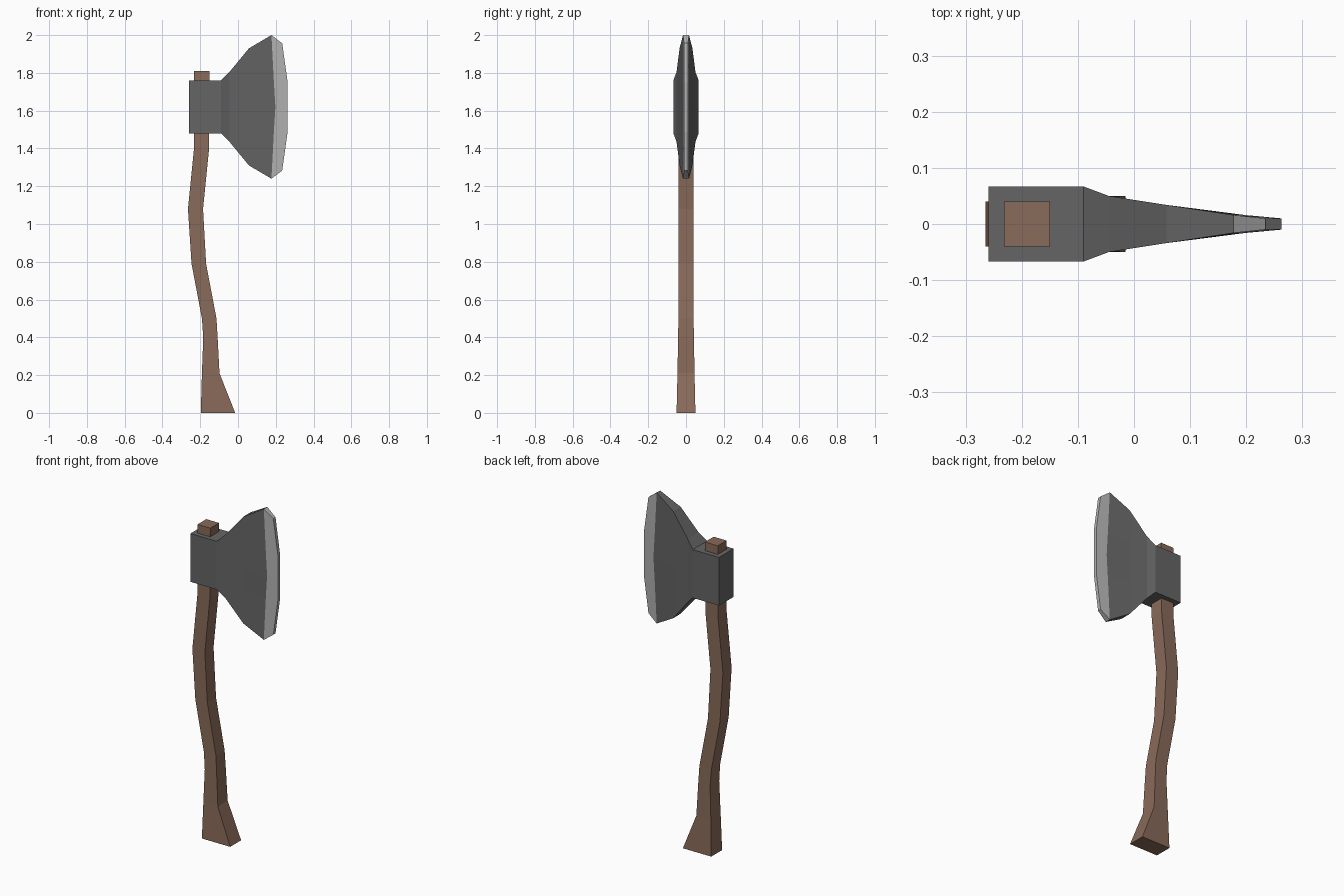
import bpy, bmesh

if "Cube" in bpy.data.objects:
    bpy.data.objects.remove(bpy.data.objects["Cube"])


def material(name, rgb):
    m = bpy.data.materials.new(name)
    m.diffuse_color = (*rgb, 1)
    m.use_nodes = True
    m.node_tree.nodes["Principled BSDF"].inputs["Base Color"].default_value = m.diffuse_color
    return m


def loft(name, rings, mats, tip_material=0):
    """Skin a list of point rings and cap both ends."""
    bm = bmesh.new()
    loops = [[bm.verts.new(p) for p in ring] for ring in rings]
    n = len(loops[0])
    for k, (a, b) in enumerate(zip(loops, loops[1:])):
        for i in range(n):
            j = (i + 1) % n
            f = bm.faces.new((a[i], a[j], b[j], b[i]))
            if k == len(loops) - 2:
                f.material_index = tip_material
    # End caps, as strips of quads between the two sides
    for ring, mat in ((loops[0], 0), (loops[-1], tip_material)):
        for i in range(n // 2 - 1):
            f = bm.faces.new((ring[i], ring[i + 1], ring[n - 2 - i], ring[n - 1 - i]))
            f.material_index = mat
    bmesh.ops.recalc_face_normals(bm, faces=bm.faces)
    mesh = bpy.data.meshes.new(name)
    bm.to_mesh(mesh)
    bm.free()
    for m in mats:
        mesh.materials.append(m)
    obj = bpy.data.objects.new(name, mesh)
    bpy.context.collection.objects.link(obj)
    return obj


wood = material("wood", (0.25, 0.145, 0.10))
steel = material("dark_steel", (0.13, 0.13, 0.13))
bright = material("bright_steel", (0.45, 0.45, 0.45))

# Curved handle: z, left x, right x, half depth
handle = [
    (0.00, -0.197, -0.015, 0.050),
    (0.21, -0.191, -0.098, 0.045),
    (0.40, -0.184, -0.108, 0.042),
    (0.50, -0.191, -0.114, 0.040),
    (0.79, -0.246, -0.169, 0.040),
    (1.08, -0.265, -0.185, 0.040),
    (1.40, -0.233, -0.153, 0.040),
    (1.81, -0.232, -0.150, 0.040),
]
loft("handle", [[(l, -d, z), (r, -d, z), (r, d, z), (l, d, z)]
                for z, l, r, d in handle], [wood])

# Axe head sections, symmetric about z = MID:
# x at tip / shoulder / middle, half height, shoulder height, half depth
MID = 1.62
head = [
    (-0.259, -0.259, -0.259, 0.14, 0.07, 0.067),
    (-0.090, -0.090, -0.090, 0.14, 0.07, 0.067),
    (-0.045, -0.045, -0.045, 0.185, 0.09, 0.050),
    (0.058, 0.058, 0.058, 0.31, 0.12, 0.034),
    (0.177, 0.190, 0.198, 0.38, 0.13, 0.016),
    (0.234, 0.263, 0.263, 0.337, 0.13, 0.010),
]
rings = []
for tip, shoulder, mid, h, s, d in head:
    side = [(tip, -h), (shoulder, -s), (mid, 0), (shoulder, s), (tip, h)]
    rings.append([(x, -d, MID + z) for x, z in side]
                 + [(x, d, MID + z) for x, z in reversed(side)])
loft("axe_head", rings, [steel, bright], tip_material=1)
